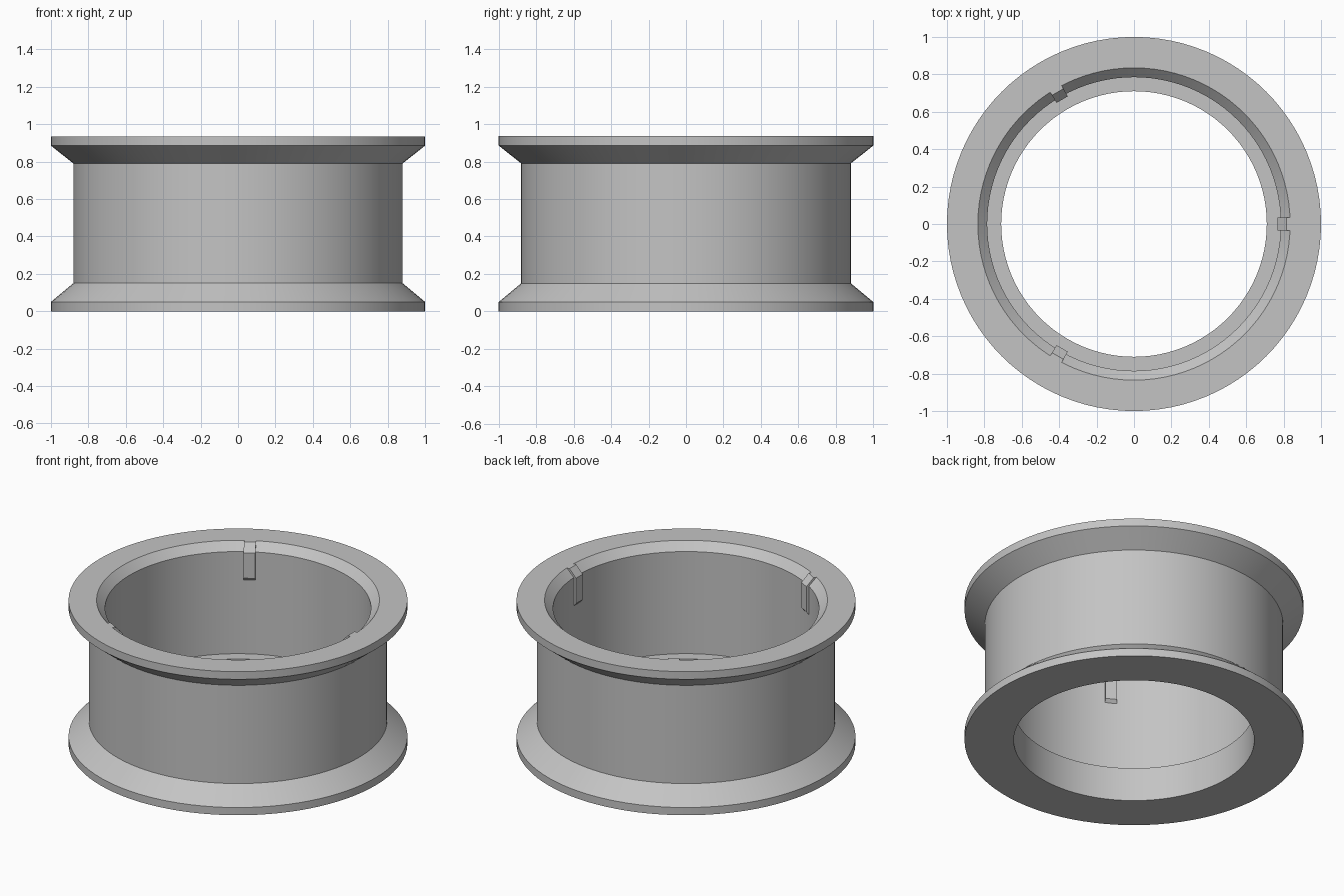
import bpy, bmesh, math
from mathutils import Matrix, Vector

cube = bpy.data.objects.get("Cube")
if cube:
    bpy.data.objects.remove(cube, do_unlink=True)

grey = bpy.data.materials.new("plain grey")
grey.use_nodes = True
colour = (0.55, 0.55, 0.55, 1)
grey.diffuse_color = colour
grey.node_tree.nodes["Principled BSDF"].inputs["Base Color"].default_value = colour


def add_object(name, bm):
    bmesh.ops.recalc_face_normals(bm, faces=bm.faces)
    mesh = bpy.data.meshes.new(name)
    bm.to_mesh(mesh)
    bm.free()
    mesh.materials.append(grey)
    obj = bpy.data.objects.new(name, mesh)
    bpy.context.collection.objects.link(obj)
    return obj


def lathe(name, profile, steps=96):
    """Revolve a closed (radius, height) outline around z."""
    bm = bmesh.new()
    verts = [bm.verts.new((r, 0, z)) for r, z in profile]
    edges = [bm.edges.new((v, verts[i - 1])) for i, v in enumerate(verts)]
    bmesh.ops.spin(bm, geom=verts + edges, cent=(0, 0, 0), axis=(0, 0, 1),
                   angle=math.tau, steps=steps, use_duplicate=False)
    bmesh.ops.remove_doubles(bm, verts=bm.verts, dist=0.0005)
    return add_object(name, bm)


def key_tab(name, profile, half_width, angle):
    """Extrude a (radius, height) outline sideways and turn it into place."""
    bm = bmesh.new()
    face = bm.faces.new([bm.verts.new((r, -half_width, z)) for r, z in profile])
    out = bmesh.ops.extrude_face_region(bm, geom=[face])
    moved = [v for v in out["geom"] if isinstance(v, bmesh.types.BMVert)]
    bmesh.ops.translate(bm, verts=moved, vec=Vector((0, 2 * half_width, 0)))
    bmesh.ops.rotate(bm, verts=bm.verts, cent=(0, 0, 0),
                     matrix=Matrix.Rotation(angle, 3, "Z"))
    return add_object(name, bm)


# Flanged ring: sloped flanges outside, chamfered mouth and lower ledge inside
ring = lathe("flanged_ring", [
    (1, 0), (1, 0.05), (0.88, 0.15), (0.88, 0.79), (1, 0.885), (1, 0.935),
    (0.835, 0.935), (0.785, 0.885), (0.785, 0.22), (0.71, 0.22), (0.71, 0)])
bpy.context.view_layer.objects.active = ring
ring.select_set(True)
bpy.ops.object.shade_smooth_by_angle(angle=math.radians(25))

# Three small key tabs around the inner mouth
tab_outline = [(0.815, 0.935), (0.768, 0.885), (0.768, 0.72),
               (0.785, 0.70), (0.80, 0.70), (0.836, 0.935)]
for i, side in enumerate(("left", "back", "front")):
    key_tab("key_tab_" + side, tab_outline, 0.035, i * math.tau / 3)
